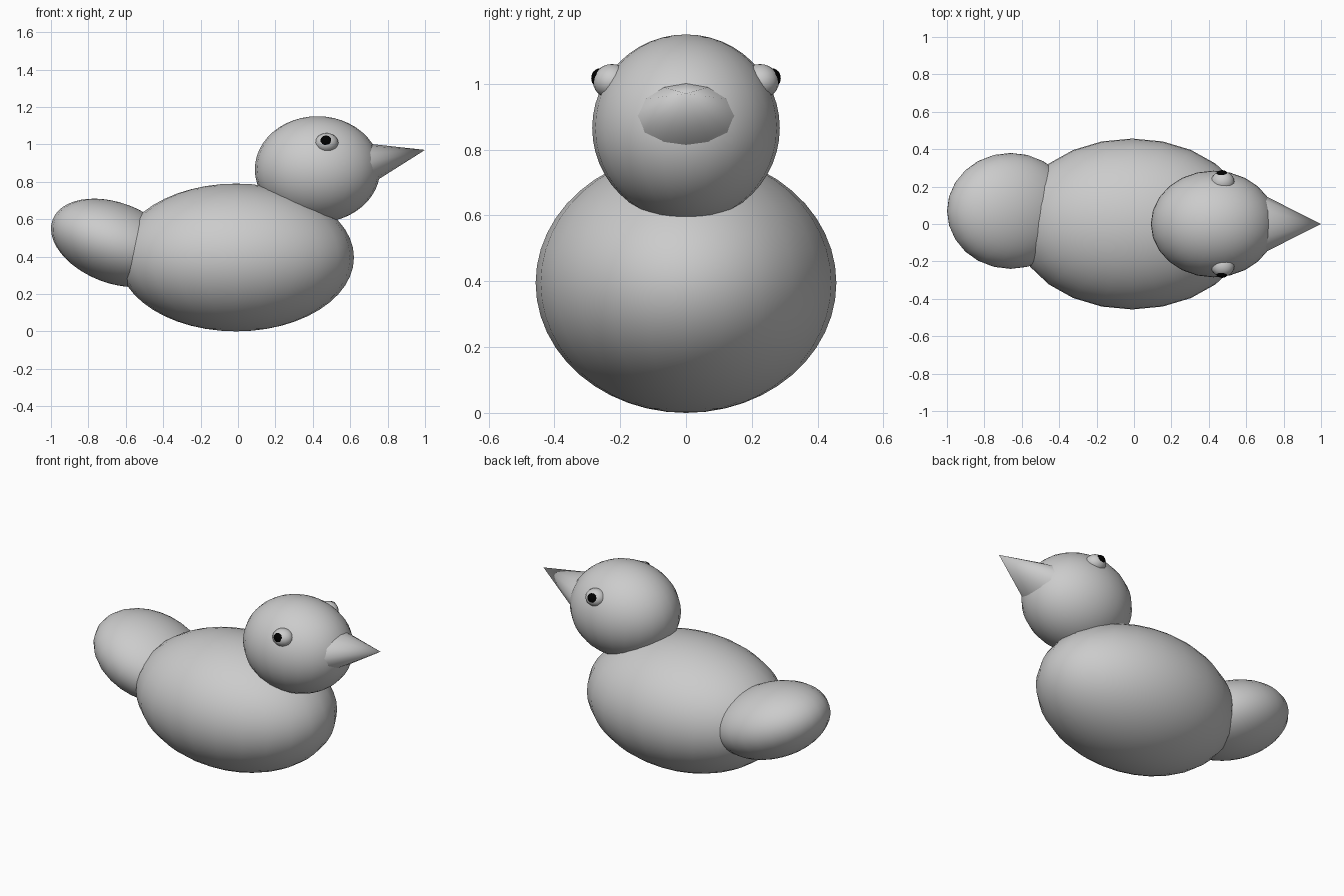
import bpy
from math import radians, cos, sin

if "Cube" in bpy.data.objects:
    bpy.data.objects.remove(bpy.data.objects["Cube"])


def ellipsoid(name, loc, radii, tilt=0, segs=24, rings=24):
    bpy.ops.mesh.primitive_uv_sphere_add(segments=segs, ring_count=rings, radius=1,
                                         location=loc, rotation=(0, radians(tilt), 0))
    ob = bpy.context.object
    ob.name = name
    ob.scale = radii
    bpy.ops.object.shade_smooth()
    return ob


black = bpy.data.materials.new("black")
black.diffuse_color = (0, 0, 0, 1)
black.use_nodes = True
black.node_tree.nodes["Principled BSDF"].inputs["Base Color"].default_value = black.diffuse_color

# Body, head and the tilted, slightly off-centre tail
ellipsoid("body", (-0.01, 0, 0.395), (0.63, 0.457, 0.395))
ellipsoid("head", (0.425, 0, 0.866), (0.335, 0.285, 0.284))
ellipsoid("tail", (-0.66, 0.07, 0.473), (0.354, 0.31, 0.215), tilt=20.6)

# Beak: flattened cone pointing forward and slightly up, base buried in the head
length, pitch = 0.4, radians(13)
tip_x, tip_z = 1.0, 0.97
bpy.ops.mesh.primitive_cone_add(
    vertices=12, radius1=1, radius2=0, depth=1,
    location=(tip_x - cos(pitch) * length / 2, 0, tip_z - sin(pitch) * length / 2),
    rotation=(0, radians(90) - pitch, 0))
beak = bpy.context.object
beak.name = "beak"
beak.scale = (0.35 * length, 0.49 * length, length)
bpy.ops.object.shade_smooth_by_angle(angle=radians(40))

# Eyes with black pupils on both sides
for side, s in (("right", -1), ("left", 1)):
    ellipsoid(side + "_eye", (0.474, s * 0.225, 1.007), (0.063, 0.058, 0.053), segs=16, rings=12)
    pupil = ellipsoid(side + "_pupil", (0.471, s * 0.262, 1.017), (0.033, 0.026, 0.03),
                      segs=16, rings=12)
    pupil.data.materials.append(black)
